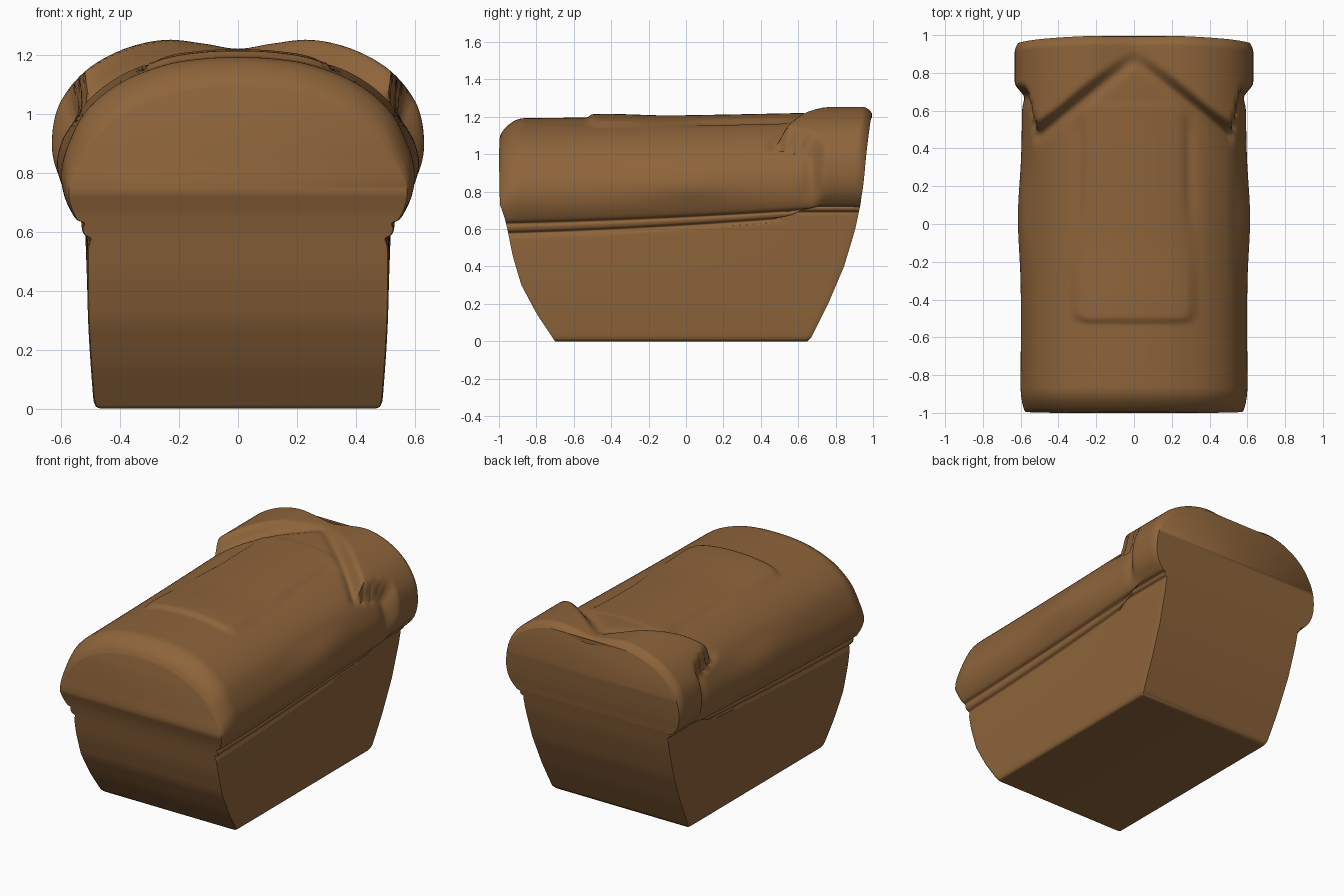
import bpy, bmesh, math

if "Cube" in bpy.data.objects:
    bpy.data.objects.remove(bpy.data.objects["Cube"])

# Half cross-sections (x, z) from the bottom corner up to the centre of the crust
LOW_F = [(.46, 0), (.485, .012), (.495, .08), (.509, .3), (.512, .52), (.507, .56), (.503, .578),
         (.522, .59), (.53, .61), (.527, .63), (.555, .648)]
LOW_B = [(.46, 0), (.485, .012), (.495, .08), (.509, .35), (.52, .64), (.52, .675), (.519, .69),
         (.535, .70), (.54, .712), (.538, .722), (.565, .735)]
FRONT = LOW_F + [(.59, .72), (.60, .80), (.578, .89), (.515, 1.01), (.40, 1.105),
                 (.25, 1.165), (.12, 1.187), (0, 1.192)]
MID = LOW_B + [(.582, .78), (.59, .86), (.573, .95), (.515, 1.06), (.40, 1.145),
               (.25, 1.20), (.12, 1.22), (0, 1.225)]
FLARE = LOW_B + [(.612, .80), (.632, .90), (.608, 1.03), (.52, 1.145), (.39, 1.22),
                 (.25, 1.252), (.12, 1.24), (0, 1.222)]
# End wall positions (z, y)
Y_FRONT = [(0, -.70), (.03, -.72), (.15, -.80), (.3, -.88), (.45, -.925), (.6, -.955), (.66, -.97),
           (.74, -.995), (1.1, -1.0), (1.3, -.99)]
Y_BACK = [(0, .65), (.02, .67), (.2, .76), (.4, .845), (.6, .905), (.72, .93), (.8, .945), (1.0, .97),
          (1.2, .995), (1.3, .995)]
SUB, NT = 6, 170


def smooth(v):
    v = max(0, min(1, v))
    return v * v * (3 - 2 * v)


def mix(a, b, w):
    return a + (b - a) * w


def table(tab, z):
    for (z0, y0), (z1, y1) in zip(tab, tab[1:]):
        if z <= z1:
            return mix(y0, y1, max(0, (z - z0) / (z1 - z0)))
    return tab[-1][1]


def catmull(pts):
    out = []
    mirror_end = (-pts[-2][0], pts[-2][1])
    p = [pts[0]] + pts + [mirror_end]
    for i in range(1, len(p) - 2):
        for k in range(SUB):
            u = k / SUB
            out.append(tuple(.5 * (2 * b + (c - a) * u + (2 * a - 5 * b + 4 * c - d) * u * u
                                   + (3 * b - a - 3 * c + d) * u ** 3)
                             for a, b, c, d in zip(p[i - 1], p[i], p[i + 1], p[i + 2])))
    return out + [pts[-1]]


F, M, B = catmull(FRONT), catmull(MID), catmull(FLARE)
NS = len(F)


def flare_edge(x, z):
    """y where the flared rear crust starts: a V on top, a step on the sides"""
    v = .88 - .78 * max(0, x - .01)
    return mix(v, .69, smooth((x - .51) / .05))


def point(t, j):
    """Surface point of the right half at length t, profile index j"""
    seam = t * t * .55 + t * .45
    x, z = mix(F[j][0], M[j][0], seam), mix(F[j][1], M[j][1], seam)
    y = mix(table(Y_FRONT, z), table(Y_BACK, z), t)
    top = smooth((z - .7) / .15)
    # flared rear crust with a groove along its front edge
    d = y - flare_edge(x, z)
    w = smooth(d / .09 + .3)
    x, z = mix(x, B[j][0], w), mix(z, B[j][1], w)
    g = math.exp(-((d + .02) / .04) ** 2) * top
    x -= .012 * g * smooth((x - .3) / .2)
    z -= .014 * g * smooth((z - .95) / .1)
    # slight swelling of the crust sides in the middle
    x += .02 * math.exp(-((y - .03) / .25) ** 2) * smooth((x - .53) / .05) * top
    # raised panel on top
    if z > 1.05:
        hw = .33 - .04 * smooth((y + .5) / .8)
        r = .08
        qx, qy = x - hw + r, abs(y - .06) - .59 + r
        dist = math.hypot(max(qx, 0), max(qy, 0)) + min(max(qx, qy), 0) - r
        z += .018 * smooth(-dist / .03) * (1 - .75 * smooth((y + .45) / .4))
        z -= .016 * math.exp(-((x - hw) / .022) ** 2) * smooth((y + .1) / .3) * smooth((.62 - y) / .15)
    # rounded rims at both ends
    e = max(0, 1 - t / .07) ** 2.2
    k = .075 * e * smooth((z - .6) / .3) + .01 * max(0, 1 - t / .012) ** 2
    k += .03 * max(0, 1 - (1 - t) / .025) ** 2 * (.4 + .6 * top)
    x *= 1 - k * .8
    z = max(0, z - k * 1.15 * smooth((z - .6) / .5))
    return x, y, z


# Loft the loaf: both halves mirrored, closed by strips at the bottom and the ends
bm = bmesh.new()
rings = []
for i in range(NT + 1):
    t = .5 - .5 * math.cos(math.pi * i / NT)
    half = [point(t, j) for j in range(NS)]
    right = [bm.verts.new(p) for p in half]
    left = [bm.verts.new((-p[0], p[1], p[2])) for p in half[:-1]]
    rings.append(right + left[::-1])
n = len(rings[0])
for a, b in zip(rings, rings[1:]):
    for j in range(n):
        bm.faces.new((a[j], a[(j + 1) % n], b[(j + 1) % n], b[j]))
for r in (rings[0], rings[-1]):
    for j in range(NS - 2):
        bm.faces.new((r[j], r[j + 1], r[n - 2 - j], r[n - 1 - j]))
    bm.faces.new((r[NS - 2], r[NS - 1], r[NS]))
bmesh.ops.recalc_face_normals(bm, faces=bm.faces)

mesh = bpy.data.meshes.new("bread_loaf")
bm.to_mesh(mesh)
bm.free()
crust = bpy.data.materials.new("crust brown")
crust.diffuse_color = (.27, .128, .043, 1)
crust.use_nodes = True
crust.node_tree.nodes["Principled BSDF"].inputs["Base Color"].default_value = crust.diffuse_color
mesh.materials.append(crust)
loaf = bpy.data.objects.new("bread_loaf", mesh)
bpy.context.collection.objects.link(loaf)
bpy.context.view_layer.objects.active = loaf
loaf.select_set(True)
bpy.ops.object.shade_smooth_by_angle(angle=math.radians(50))
